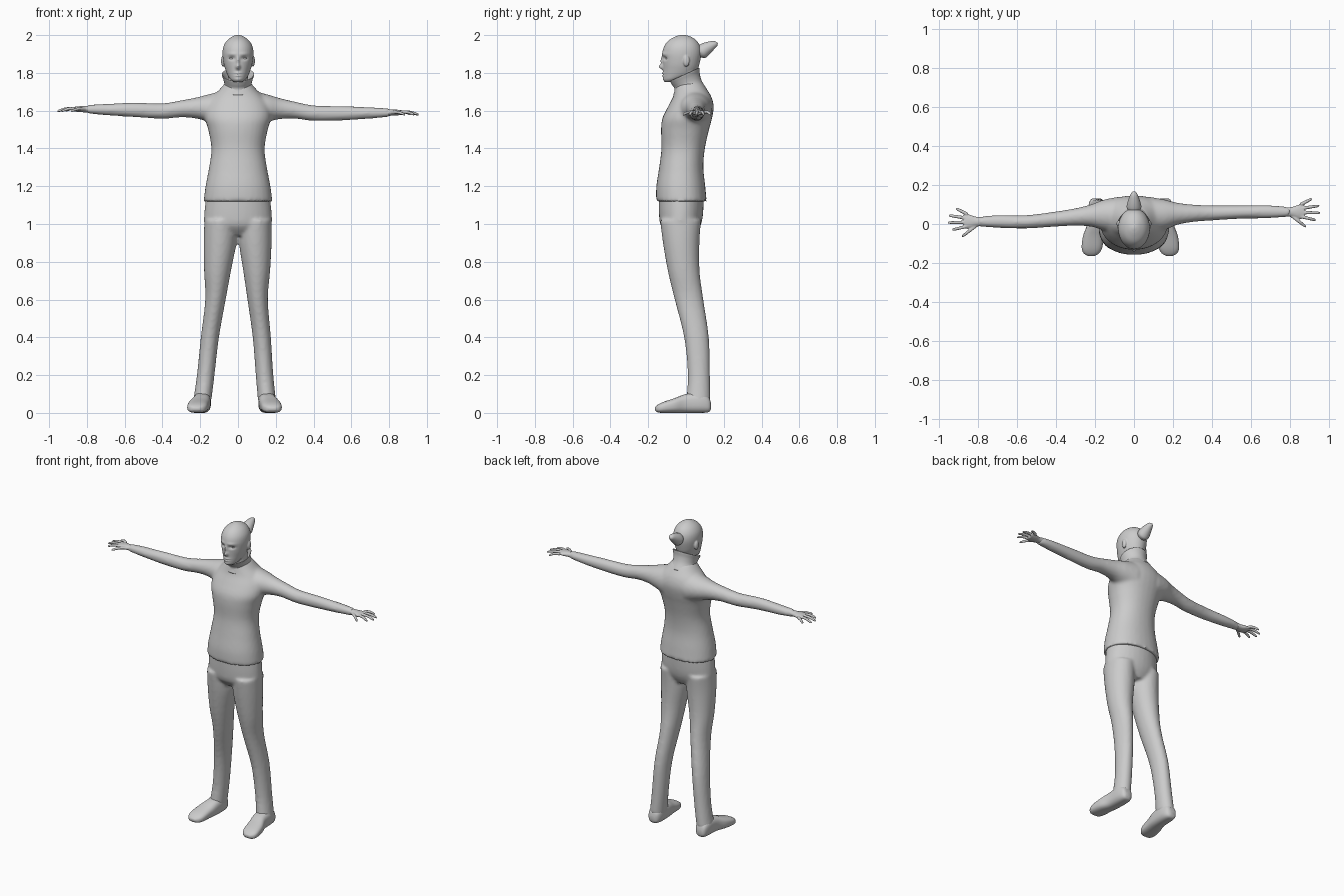
import bpy, bmesh, math
from mathutils import Vector, Matrix

if "Cube" in bpy.data.objects:
    bpy.data.objects.remove(bpy.data.objects["Cube"])

clay = bpy.data.materials.new("light_grey")
clay.use_nodes = True
clay.diffuse_color = (0.6, 0.6, 0.6, 1)
clay.node_tree.nodes["Principled BSDF"].inputs["Base Color"].default_value = clay.diffuse_color


def ring(axis, pos, a0, a1, b0, b1):
    """Oval across an axis, given by its extents on the other two axes."""
    a, b = [i for i in range(3) if i != axis]
    centre, u, v = Vector(), Vector(), Vector()
    centre[axis] = pos
    centre[a], centre[b] = (a0 + a1) / 2, (b0 + b1) / 2
    u[a], v[b] = (a1 - a0) / 2, (b1 - b0) / 2
    return centre, u, v


def spline(p, q, r, s, t):
    return q + (r - p) * (t / 2) + (p - q * 2.5 + r * 2 - s / 2) * t**2 + ((q - r) * 3 + s - p) * (t**3 / 2)


def tube(bm, rings, sides=32, power=1.0, steps=4):
    """Closed smooth loft through rings of (centre, u, v)."""
    path, last = [], len(rings) - 1
    for i in range(last):
        four = [rings[max(0, min(last, i + k))] for k in (-1, 0, 1, 2)]
        for s in range(steps):
            path.append([spline(*[f[j] for f in four], s / steps) for j in range(3)])
    path.append(rings[-1])
    loops = []
    for c, u, v in path:
        loop = []
        for k in range(sides):
            a = math.tau * k / sides
            x, y = [math.copysign(abs(w) ** power, w) for w in (math.cos(a), math.sin(a))]
            loop.append(bm.verts.new(c + u * x + v * y))
        loops.append(loop)
    for low, high in zip(loops, loops[1:]):
        for k in range(sides):
            m = (k + 1) % sides
            bm.faces.new((low[k], low[m], high[m], high[k]))
    bm.faces.new(loops[0][::-1])
    bm.faces.new(loops[-1])


def ball(bm, centre, size):
    place = Matrix.Translation(centre) @ Matrix.Diagonal((*size, 1))
    bmesh.ops.create_uvsphere(bm, u_segments=24, v_segments=16, radius=1, matrix=place)


def finish(name, bm, voxel=0, relax=4):
    """Make the object; with a voxel size its parts melt into one skin."""
    bmesh.ops.recalc_face_normals(bm, faces=bm.faces)
    mesh = bpy.data.meshes.new(name)
    bm.to_mesh(mesh)
    bm.free()
    obj = bpy.data.objects.new(name, mesh)
    bpy.context.collection.objects.link(obj)
    if voxel:
        remesh = obj.modifiers.new("skin", "REMESH")
        remesh.mode = "VOXEL"
        remesh.voxel_size = voxel
        smooth = obj.modifiers.new("relax", "SMOOTH")
        smooth.iterations = relax
        bpy.context.view_layer.update()
        graph = bpy.context.evaluated_depsgraph_get()
        baked = bpy.data.meshes.new_from_object(obj.evaluated_get(graph))
        obj.modifiers.clear()
        obj.data = baked
    obj.data.materials.clear()
    obj.data.materials.append(clay)
    obj.data.shade_smooth()
    return obj


def flip(r, side):
    """Mirror a ring to the chosen side."""
    return tuple(Vector((p.x * side, p.y, p.z)) for p in r)


def arm_shift(x, side):
    """The right arm sits a little further forward and higher."""
    t = max(0, min(1, (x - 0.15) / 0.4)) if side < 0 else 0
    return Vector((0, -0.05 * t, 0.018 * t))


# Sweater: torso and both arms
bm = bmesh.new()
torso = [(1.12, .182, -.158, .11), (1.2, .172, -.157, .102), (1.3, .153, -.142, .092),
         (1.4, .141, -.13, .1), (1.5, .158, -.132, .122), (1.56, .175, -.125, .138),
         (1.62, .17, -.096, .147), (1.67, .14, -.07, .136), (1.71, .1, -.06, .113),
         (1.75, .066, -.05, .085)]
tube(bm, [ring(2, z, -w, w, y0, y1) for z, w, y0, y1 in torso], power=0.92)
arm = [(.08, -.05, .14, 1.51, 1.705), (.16, -.03, .125, 1.54, 1.685), (.22, -.005, .11, 1.555, 1.667),
       (.3, .01, .1, 1.558, 1.648), (.4, .018, .096, 1.546, 1.628), (.55, .027, .096, 1.548, 1.624),
       (.7, .03, .096, 1.558, 1.618), (.8, .037, .087, 1.567, 1.612)]
for side in (1, -1):
    rings = []
    for row in arm:
        c, u, v = ring(0, *row)
        rings.append(flip((c + arm_shift(row[0], side), u, v), side))
    tube(bm, rings)
finish("sweater", bm, 0.01, 5)

# Hands: palm, four fingers and a thumb
tips = [(.095, -.078), (.145, -.042), (.168, -.005), (.163, .032), (.125, .068)]
for side, name in ((1, "left_hand"), (-1, "right_hand")):
    bm = bmesh.new()
    wrist = Vector((.79, .062, 1.59)) + arm_shift(1, side)
    palm = [(-.03, .023, .019), (.02, .025, .017), (.055, .036, .015), (.085, .034, .011)]
    tube(bm, [flip((wrist + Vector((x, 0, 0)), Vector((0, w, 0)), Vector((0, 0, h))), side)
              for x, w, h in palm])
    for i, (x, y) in enumerate(tips):
        start = Vector((.015, -.015, 0)) if i == 0 else Vector((.065, y * 0.55, .002))
        end = Vector((x, y, -.012))
        rings = []
        for t, r in ((0, .009), (.5, .0085), (.9, .007), (1, .003)):
            p = wrist + start.lerp(end, t) + Vector((0, 0, .03 * t * (1 - t)))
            across = Vector((start.y - end.y, end.x - start.x, 0)).normalized()
            rings.append(flip((p, across * r, Vector((0, 0, r))), side))
        tube(bm, rings, 12)
    finish(name, bm, 0.004, 2)


def leg_shift(r, side):
    """The right leg stands slightly wider than the left."""
    c, u, v = r
    out = 0.038 * max(0, 1 - c.z) if side < 0 else 0
    return flip((c + Vector((out, 0, 0)), u, v), side)


# Trousers: hips and both legs
bm = bmesh.new()
hips = [(1.15, .168, -.145, .095), (1.05, .179, -.143, .09), (.99, .172, -.133, .077),
        (.94, .1, -.09, .05)]
tube(bm, [ring(2, z, -w, w, y0, y1) for z, w, y0, y1 in hips])
leg = [(1.02, .01, .178, -.137, .08), (.9, .006, .178, -.122, .071), (.75, .028, .17, -.096, .072),
       (.6, .05, .158, -.06, .092), (.4, .078, .174, -.01, .121), (.2, .094, .187, .01, .127),
       (.06, .106, .202, .0, .13)]
for side in (1, -1):
    tube(bm, [leg_shift(ring(2, *row), side) for row in leg])
finish("trousers", bm, 0.01, 4)

# Shoes
shoe = [(.132, .14, .175, .02, .05), (.12, .12, .19, .004, .085), (.08, .108, .2, 0, .11),
        (0, .11, .205, 0, .1), (-.06, .118, .225, 0, .078), (-.12, .126, .232, 0, .058),
        (-.15, .142, .222, .003, .043), (-.164, .165, .2, .014, .03)]
for side, name in ((1, "left_shoe"), (-1, "right_shoe")):
    bm = bmesh.new()
    tube(bm, [leg_shift(ring(1, *row), side) for row in shoe], power=0.75)
    finish(name, bm)

# Roll collar, tilted down to the front, with an inner wall
bm = bmesh.new()
collar = [(1.7, .02, .092, .088, .2), (1.735, .012, .073, .072, .3), (1.765, 0, .077, .073, .4),
          (1.79, -.006, .086, .078, .45), (1.787, -.005, .079, .071, .45), (1.75, .005, .06, .06, .35)]
tube(bm, [(Vector((0, y, z)), Vector((w, 0, 0)), Vector((0, d, d * tilt)))
          for z, y, w, d, tilt in collar], 48)
finish("collar", bm)

# Head with neck and ears
bm = bmesh.new()
skull = [(1.752, .022, -.112, -.06), (1.765, .04, -.118, -.02), (1.785, .054, -.121, .035),
         (1.815, .066, -.121, .06), (1.85, .076, -.123, .072), (1.9, .082, -.126, .081),
         (1.94, .077, -.116, .075), (1.972, .058, -.092, .055), (1.993, .03, -.055, .022),
         (2.002, .006, -.025, -.012)]
tube(bm, [ring(2, z, -w, w, y0, y1) for z, w, y0, y1 in skull], 40)
neck = [(1.7, .056, -.04, .075), (1.76, .052, -.05, .062), (1.83, .055, -.05, .06)]
tube(bm, [ring(2, z, -w, w, y0, y1) for z, w, y0, y1 in neck])
for side in (1, -1):
    ball(bm, (side * .079, .002, 1.863), (.011, .017, .03))
head = finish("head", bm, 0.004, 4)

# Face relief: sockets, brows, bridge, nose, lips, mouth line, chin
relief = [(.033, 1.877, .017, .01, .011), (.032, 1.9, .024, .009, -.004), (0, 1.862, .008, .022, -.011),
          (0, 1.832, .011, .013, -.022), (0, 1.799, .018, .005, -.006), (0, 1.785, .016, .005, -.006),
          (0, 1.792, .02, .003, .003), (0, 1.766, .02, .01, -.005)]
for v in head.data.vertices:
    if v.co.y < -.05:
        x, z = abs(v.co.x), v.co.z
        v.co.y += sum(push * math.exp(-((x - cx) / rx) ** 2 - ((z - cz) / rz) ** 2)
                      for cx, cz, rx, rz, push in relief)

# Eyes
for side, name in ((1, "left_eye"), (-1, "right_eye")):
    bm = bmesh.new()
    ball(bm, (side * .033, -.098, 1.877), (.014, .01, .007))
    finish(name, bm)

# Tied-back hair
bm = bmesh.new()
tail = [(.05, 1.9, .022), (.068, 1.908, .029), (.088, 1.915, .038), (.115, 1.932, .032),
        (.145, 1.949, .021), (.16, 1.955, .013), (.167, 1.957, .003)]
tube(bm, [(Vector((0, y, z)), Vector((r, 0, 0)), Vector((0, -.4 * r, .92 * r))) for y, z, r in tail], 24)
finish("hair_tail", bm)
